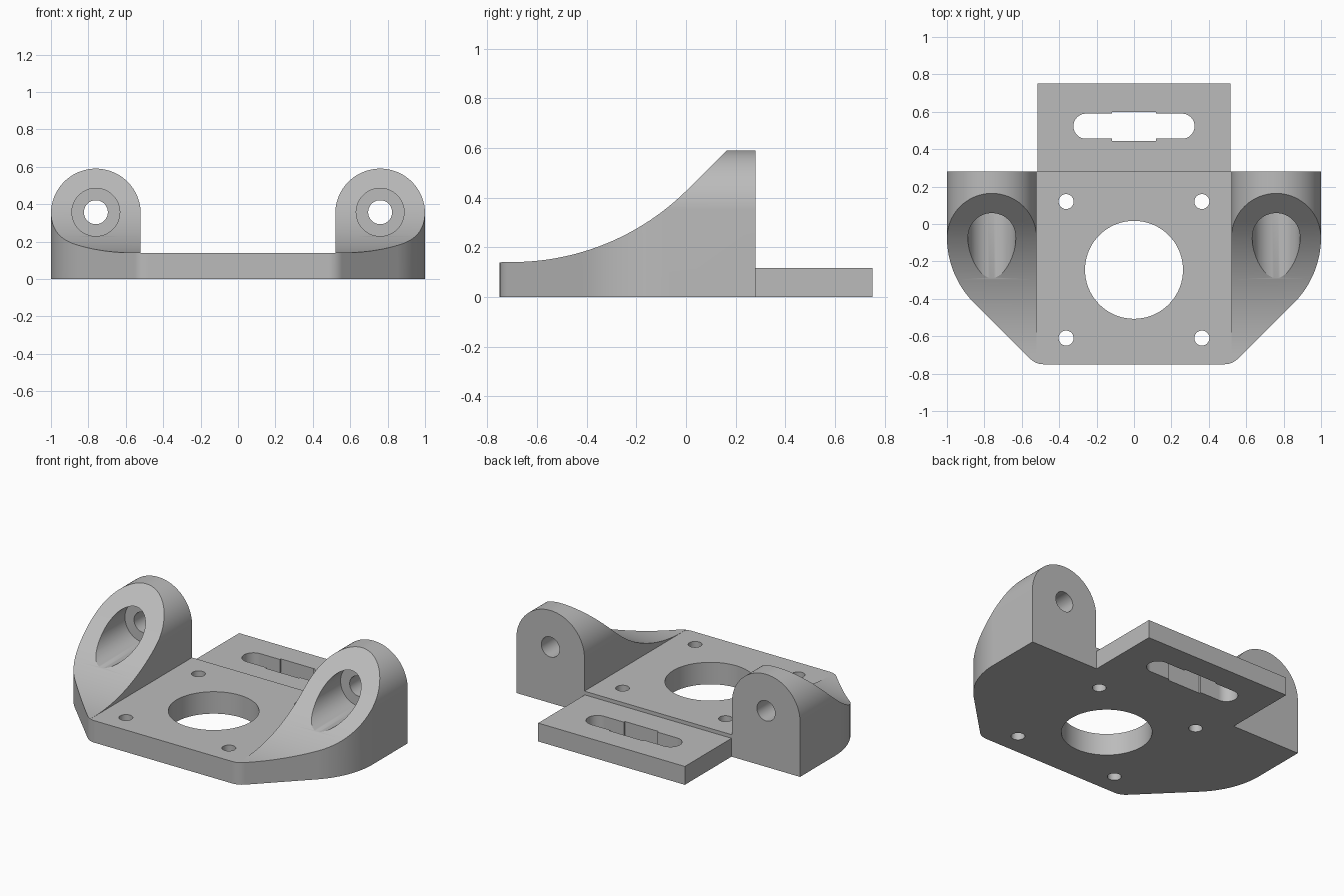
import bpy
import bmesh
from math import sin, cos, radians
from mathutils import Vector

cube = bpy.data.objects.get("Cube")
if cube:
    bpy.data.objects.remove(cube, do_unlink=True)

grey = bpy.data.materials.new("plain grey")
grey.use_nodes = True
colour = (0.5, 0.5, 0.5, 1)
grey.diffuse_color = colour
grey.node_tree.nodes["Principled BSDF"].inputs["Base Color"].default_value = colour

BASE = 0.14      # base plate thickness
BACK = 0.28      # rear face of the ears
EAR_X, EAR_R, EAR_Z = 0.76, 0.24, 0.35
BORE_Z = 0.357


def arc(cx, cy, r, start, end, n=24):
    angles = [radians(start + (end - start) * i / n) for i in range(n + 1)]
    return [(cx + r * cos(a), cy + r * sin(a)) for a in angles]


def prism(name, points, axis, low, high):
    """Extrude a 2D outline along x, y or z."""
    place = {"x": lambda p, d: Vector((d, p[0], p[1])),
             "y": lambda p, d: Vector((p[0], d, p[1])),
             "z": lambda p, d: Vector((p[0], p[1], d))}[axis]
    bm = bmesh.new()
    face = bm.faces.new([bm.verts.new(place(p, low)) for p in points])
    new = bmesh.ops.extrude_face_region(bm, geom=[face])["geom"]
    verts = [v for v in new if isinstance(v, bmesh.types.BMVert)]
    bmesh.ops.translate(bm, verts=verts, vec=place((0, 0), high - low))
    bmesh.ops.recalc_face_normals(bm, faces=bm.faces)
    mesh = bpy.data.meshes.new(name)
    bm.to_mesh(mesh)
    bm.free()
    mesh.materials.append(grey)
    obj = bpy.data.objects.new(name, mesh)
    bpy.context.collection.objects.link(obj)
    return obj


def combine(target, tool, operation):
    """Apply a boolean and discard the tool."""
    bpy.context.view_layer.objects.active = target
    mod = target.modifiers.new(operation, "BOOLEAN")
    mod.operation, mod.solver, mod.object = operation, "EXACT", tool
    bpy.ops.object.modifier_apply(modifier=mod.name)
    bpy.data.objects.remove(tool, do_unlink=True)


def mirrored(half):
    return half + [(-x, y) for x, y in reversed(half)]


def drill(x, c, r, axis, low, high):
    combine(bracket, prism("drill", arc(x, c, r, 0, 355, 71), axis, low, high), "DIFFERENCE")


# Plan outline: straight rear, rounded flanks, chamfered front
plan = [(1, BACK)] + arc(0.5, -0.07, 0.5, 0, -45) + arc(0.484, -0.65, 0.1, -45, -90, 8)
bracket = prism("bracket", mirrored(plan), "z", 0, 0.7)

# Front silhouette: low plate between two round-topped ears
front = [(1, -0.1)] + arc(EAR_X, EAR_Z, EAR_R, 0, 180, 48) + [(EAR_X - EAR_R, BASE)]
combine(bracket, prism("front_shape", mirrored(front), "y", -1, 1), "INTERSECT")

# Side silhouette: concave sweep rising into a slope
side = [(1, -0.1), (1, 0.8), (0.374, 0.8)] + arc(-0.7, BASE + 1.0008, 1, -45, -90, 36)
side += [(-1, BASE + 0.0008), (-1, -0.1)]
combine(bracket, prism("side_shape", side, "x", -1.2, 1.2), "INTERSECT")

# Rear ledge
w = 0.517
ledge = [(w, 0.2), (w, 0.75), (-w, 0.75), (-w, 0.2)]
combine(bracket, prism("ledge", ledge, "z", 0, 0.117), "UNION")

# Central opening and four mounting holes
drill(0, -0.245, 0.262, "z", -1, 1)
for x in (-0.363, 0.363):
    for y in (-0.61, 0.12):
        drill(x, y, 0.04, "z", -1, 1)

# Counterbored holes through the ears
for x in (-EAR_X, EAR_X):
    drill(x, BORE_Z, 0.128, "y", -1, 0.13)
    drill(x, BORE_Z, 0.064, "y", -1, 1)

# Ledge slot with a wider middle section
slot = arc(0.257, 0.523, 0.067, -90, 90) + arc(-0.257, 0.523, 0.067, 90, 270)
combine(bracket, prism("slot", slot, "z", -1, 1), "DIFFERENCE")
wide = [(0.118, 0.445), (0.118, 0.6), (-0.118, 0.6), (-0.118, 0.445)]
combine(bracket, prism("slot_middle", wide, "z", -1, 1), "DIFFERENCE")

# Smooth curved walls, crisp edges
bpy.ops.object.select_all(action="DESELECT")
bracket.select_set(True)
bpy.context.view_layer.objects.active = bracket
bpy.ops.object.shade_smooth_by_angle(angle=radians(25))
normals = bracket.modifiers.new("flat_faces", "WEIGHTED_NORMAL")
normals.keep_sharp = True
